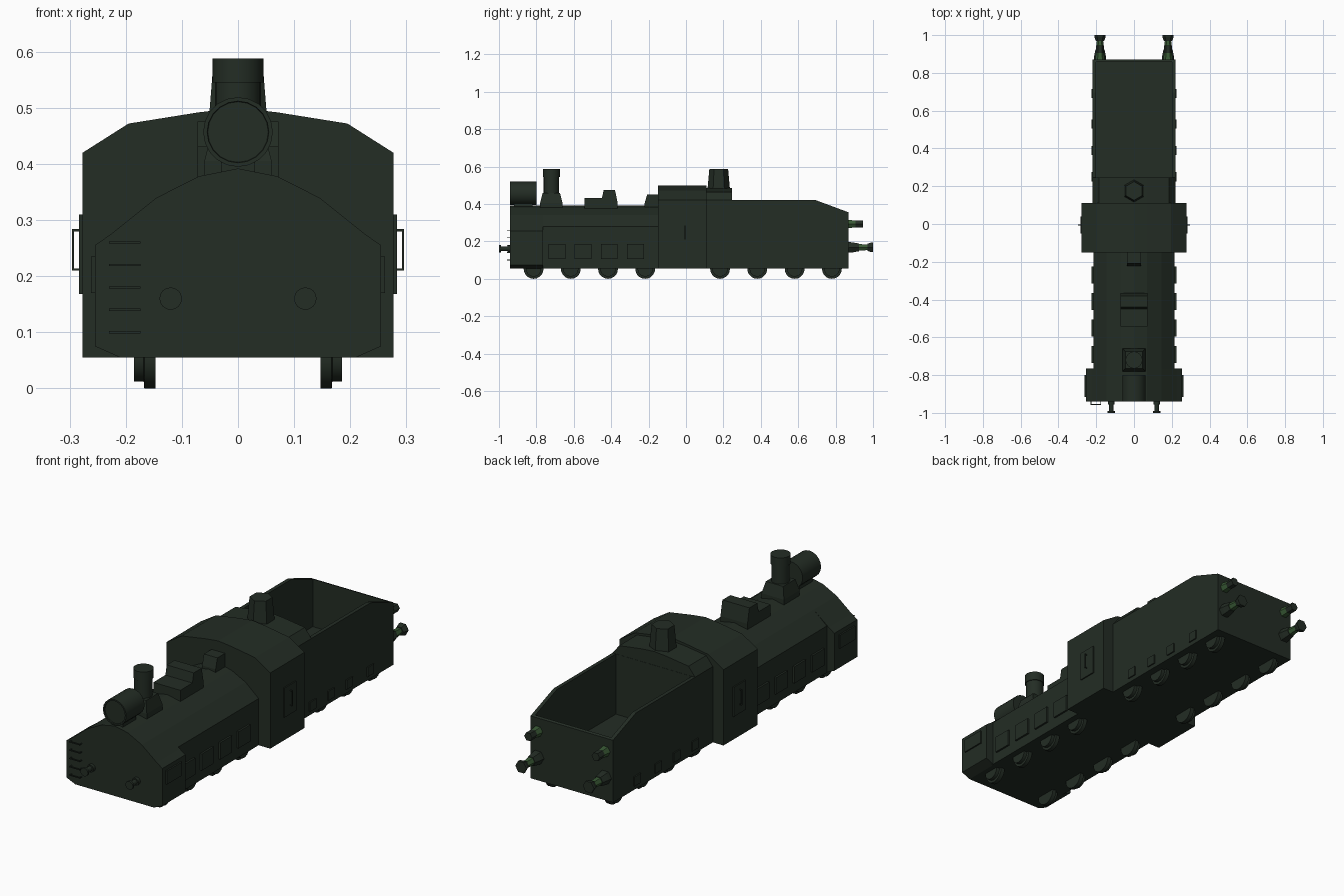
import bpy, bmesh, math

if "Cube" in bpy.data.objects:
    bpy.data.objects.remove(bpy.data.objects["Cube"])


def material(name, rgb):
    m = bpy.data.materials.new(name)
    m.diffuse_color = (*rgb, 1)
    m.use_nodes = True
    m.node_tree.nodes["Principled BSDF"].inputs["Base Color"].default_value = m.diffuse_color
    return m


DARK = material("dark_green_paint", (0.017, 0.026, 0.018))
GREEN = material("light_green_paint", (0.04, 0.10, 0.035))


def loft(name, rings, mat=DARK, smooth=False):
    """Skin a closed solid through rings of equal point count."""
    bm = bmesh.new()
    vs = [[bm.verts.new(p) for p in r] for r in rings]
    n = len(vs[0])
    for a, b in zip(vs, vs[1:]):
        for i in range(n):
            j = (i + 1) % n
            bm.faces.new((a[i], a[j], b[j], b[i]))
    bm.faces.new(vs[0])
    bm.faces.new(vs[-1])
    bmesh.ops.recalc_face_normals(bm, faces=bm.faces)
    me = bpy.data.meshes.new(name)
    bm.to_mesh(me)
    bm.free()
    ob = bpy.data.objects.new(name, me)
    bpy.context.collection.objects.link(ob)
    me.materials.append(mat)
    if smooth:
        bpy.ops.object.select_all(action='DESELECT')
        ob.select_set(True)
        bpy.context.view_layer.objects.active = ob
        bpy.ops.object.shade_smooth_by_angle(angle=math.radians(35))
    return ob


def hull(name, half, y0, y1):
    """Mirror a right-hand half profile (x, z) and run it along y."""
    prof = half + [(-x, z) for x, z in reversed(half) if x > 0]
    return loft(name, [[(x, y, z) for x, z in prof] for y in (y0, y1)])


def rect(x0, x1, y0, y1, z):
    return [(x0, y0, z), (x1, y0, z), (x1, y1, z), (x0, y1, z)]


def box(name, x, y, z, mat=DARK):
    return loft(name, [rect(*x, *y, h) for h in z], mat)


def turned(name, c, axis, stations, n=16, mat=DARK, smooth=True, phase=0.0):
    """Stack circles (offset, radius) along an axis from point c."""
    rings = []
    for d, r in stations:
        ring = []
        for i in range(n):
            a = 2 * math.pi * i / n + phase
            u, v = r * math.cos(a), r * math.sin(a)
            off = {'x': (d, u, v), 'y': (u, d, v), 'z': (u, v, d)}[axis]
            ring.append(tuple(p + q for p, q in zip(c, off)))
        rings.append(ring)
    return loft(name, rings, mat, smooth)


# Armoured hulls: nose, boiler casing, cab and hood behind the cab
ARCH = [(0.145, 0.34), (0.07, 0.378), (0, 0.392)]
hull("nose_casing", [(0.21, 0.055), (0.255, 0.075), (0.255, 0.255), (0.225, 0.276)] + ARCH, -0.94, -0.765)
hull("boiler_casing", [(0.215, 0.055), (0.215, 0.28)] + ARCH, -0.77, -0.15)
hull("cab", [(0.277, 0.055), (0.277, 0.42), (0.195, 0.472), (0.07, 0.492), (0, 0.50)], -0.15, 0.11)
hull("cab_rear_hood", [(0.22, 0.40), (0.22, 0.42), (0.185, 0.464), (0.07, 0.48), (0, 0.486)], 0.105, 0.245)

# Tender body with a hollow bunker
side = [(0.105, 0.055), (0.87, 0.055), (0.87, 0.355), (0.695, 0.42), (0.105, 0.42)]
tender = loft("tender", [[(x, y, z) for y, z in side] for x in (-0.22, 0.22)])
cutter = box("bunker_cutter", (-0.202, 0.202), (0.246, 0.858), (0.13, 0.6))
cutter.hide_render = True
cutter.hide_viewport = True
mod = tender.modifiers.new("bunker", 'BOOLEAN')
mod.operation = 'DIFFERENCE'
mod.solver = 'EXACT'
mod.object = cutter

# Headlamp
turned("headlamp", (0, -0.94, 0.457), 'y',
       [(0.005, 0.053), (0.005, 0.054), (0, 0.055), (0, 0.062), (0.14, 0.062)], 20)
box("headlamp_bracket", (-0.03, 0.03), (-0.92, -0.82), (0.375, 0.41))

# Chimney on its tapered base
loft("chimney_base", [rect(-0.06, 0.06, -0.78, -0.66, 0.37),
                      rect(-0.06, 0.06, -0.78, -0.66, 0.405),
                      rect(-0.046, 0.046, -0.766, -0.674, 0.46)])
turned("chimney", (0, -0.72, 0), 'z',
       [(0.45, 0.041), (0.545, 0.041), (0.545, 0.045), (0.588, 0.045)], 16)

# Boiler-top fittings
box("dome_step", (-0.072, 0.072), (-0.542, -0.45), (0.36, 0.431))
loft("dome_cover", [rect(-0.072, 0.072, -0.455, -0.365, 0.36),
                    rect(-0.072, 0.072, -0.455, -0.365, 0.405),
                    rect(-0.072, 0.072, -0.44, -0.38, 0.476)])
loft("valve_cover", [rect(-0.036, 0.036, -0.222, -0.14, 0.37),
                     rect(-0.036, 0.036, -0.222, -0.14, 0.40),
                     rect(-0.036, 0.036, -0.208, -0.14, 0.45)])

# Six-sided observation turret behind the cab
turned("observation_turret", (0, 0.175, 0), 'z', [(0.46, 0.06), (0.49, 0.059), (0.588, 0.05)],
       6, smooth=False, phase=math.pi / 2)

# Ladder rungs on the nose
for i in range(5):
    z = 0.10 + 0.04 * i
    box("ladder_rung", (-0.23, -0.174), (-0.957, -0.952), (z - 0.002, z + 0.002))
    for x in (-0.23, -0.178):
        box("rung_post", (x, x + 0.004), (-0.955, -0.935), (z - 0.002, z + 0.002))

WHEEL_Y = (-0.815, -0.616, -0.417, -0.218, 0.182, 0.381, 0.581, 0.78)
for s in (-1, 1):
    # Flanged wheels
    for y in WHEEL_Y:
        turned("wheel", (s * 0.147, y, 0.053), 'x',
               [(0, 0.053), (s * 0.02, 0.053), (s * 0.021, 0.041), (s * 0.038, 0.041)], 20)

    def plate(name, x, y, z):
        box(name, sorted((s * (x - 0.02), s * x)), y, z)

    # Side hatches on nose, boiler casing and tender
    plate("nose_hatch", 0.262, (-0.915, -0.80), (0.17, 0.235))
    for y in (-0.69, -0.55, -0.41, -0.27):
        plate("casing_hatch", 0.224, (y - 0.045, y + 0.045), (0.105, 0.185))
    for y in (0.25, 0.39, 0.53, 0.69):
        plate("tender_hatch", 0.226, (y - 0.024, y + 0.024), (0.075, 0.12))

    # Cab door with handle
    plate("cab_door", 0.283, (-0.05, 0.04), (0.168, 0.31))
    hx = sorted((s * 0.292, s * 0.296))
    box("door_handle", hx, (-0.007, -0.003), (0.21, 0.284))
    for z in (0.21, 0.28):
        box("handle_post", sorted((s * 0.28, s * 0.296)), (-0.007, -0.003), (z, z + 0.004))

    # Front buffers
    turned("front_buffer", (s * 0.12, -0.935, 0.16), 'y',
           [(0, 0.018), (-0.02, 0.018), (-0.02, 0.012), (-0.055, 0.012),
            (-0.055, 0.02), (-0.065, 0.02)], 16)

    # Rear buffers and lamps, with green necks
    turned("rear_buffer_socket", (s * 0.18, 0.865, 0.168), 'y', [(0, 0.033), (0.025, 0.031), (0.06, 0.024)],
           6, smooth=False)
    turned("rear_buffer_neck", (s * 0.18, 0.92, 0.168), 'y', [(0, 0.021), (0.06, 0.016)],
           6, GREEN, False)
    turned("rear_buffer_head", (s * 0.18, 0.97, 0.168), 'y', [(0, 0.022), (0.02, 0.03), (0.03, 0.03)],
           6, smooth=False)
    turned("rear_lamp_stem", (s * 0.18, 0.865, 0.293), 'y', [(0, 0.026), (0.045, 0.02)],
           6, GREEN, False)
    turned("rear_lamp_head", (s * 0.18, 0.905, 0.293), 'y', [(0, 0.021), (0.04, 0.021)],
           6, smooth=False)
